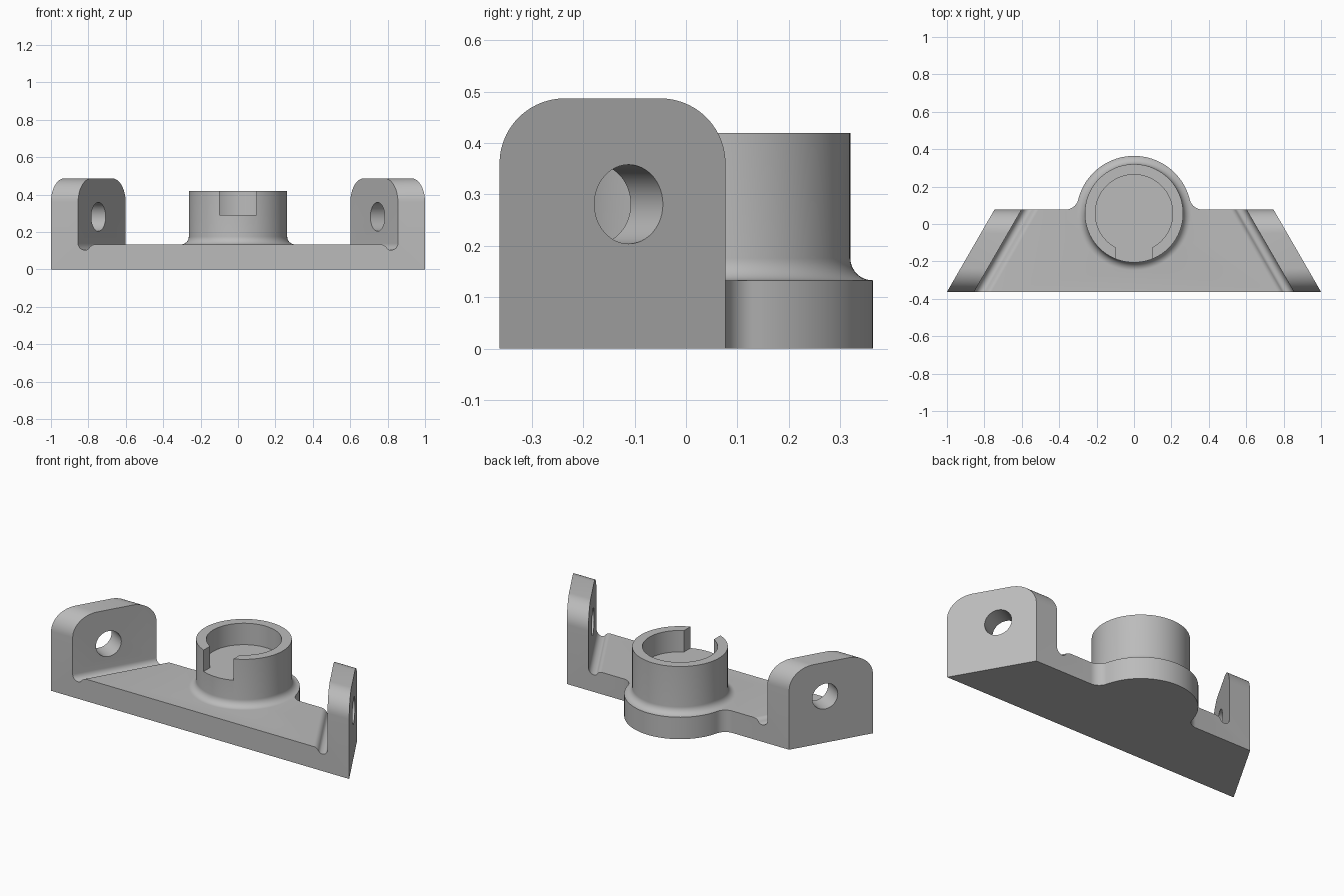
import bpy, bmesh, math
from mathutils import Matrix, Vector

if "Cube" in bpy.data.objects:
    bpy.data.objects.remove(bpy.data.objects["Cube"], do_unlink=True)

FRONT, BACK = -0.363, 0.077          # depth of the straight body
SLOPE = math.tan(math.radians(30))   # ears lean inward toward the back
SHIFT = (BACK - FRONT) * SLOPE
PLATE, EAR_TOP, EAR_T = 0.133, 0.487, 0.145
CY = 0.057                           # centre of the round socket

grey = bpy.data.materials.new("plain grey")
grey.use_nodes = True
colour = (0.5, 0.5, 0.5, 1)
grey.diffuse_color = colour
grey.node_tree.nodes["Principled BSDF"].inputs["Base Color"].default_value = colour


def make(name, bm):
    bmesh.ops.recalc_face_normals(bm, faces=bm.faces)
    mesh = bpy.data.meshes.new(name)
    bm.to_mesh(mesh)
    bm.free()
    mesh.materials.append(grey)
    ob = bpy.data.objects.new(name, mesh)
    bpy.context.collection.objects.link(ob)
    return ob


def arc(cx, cy, r, a0, a1, n):
    return [(cx + r * math.cos(math.radians(a0 + (a1 - a0) * i / n)),
             cy + r * math.sin(math.radians(a0 + (a1 - a0) * i / n)))
            for i in range(n + 1)]


def combine(target, tool, operation):
    mod = target.modifiers.new(operation.lower(), 'BOOLEAN')
    mod.operation, mod.solver, mod.object = operation, 'EXACT', tool
    bpy.context.view_layer.objects.active = target
    bpy.ops.object.modifier_apply(modifier=mod.name)
    bpy.data.objects.remove(tool, do_unlink=True)


# Body: one front profile with ears and relief grooves, swept inward to the back
inner = 1 - EAR_T
half = [(1, 0), (1, EAR_TOP), (inner, EAR_TOP)]
half += arc(inner - 0.036, 0.139, 0.036, 0, -120, 12)     # groove floor
half += arc(0.762, 0.093, 0.04, 35, 90, 7)                # rounded groove lip
profile = half + [(-x, z) for x, z in reversed(half)]
bm = bmesh.new()
front = [bm.verts.new((x, FRONT, z)) for x, z in profile]
back = [bm.verts.new((x - math.copysign(SHIFT, x), BACK, z)) for x, z in profile]
bm.faces.new(front)
bm.faces.new(back)
for i in range(len(front)):
    j = (i + 1) % len(front)
    bm.faces.new((front[i], front[j], back[j], back[i]))
bmesh.ops.recalc_face_normals(bm, faces=bm.faces)
# Round the upper corners of the ears
corners = [e for e in bm.edges
           if all(v.co.z > EAR_TOP - 0.001 for v in e.verts)
           and abs(e.verts[0].co.y - e.verts[1].co.y) < 0.001]
bmesh.ops.bevel(bm, geom=corners, offset=0.127, offset_type='OFFSET',
                segments=14, profile=0.5, affect='EDGES')
bracket = make("bracket", bm)

# Rounded lobe of the plate behind the body, blended into its back edge
R, F = 0.307, 0.07
fy = BACK + F
fx = math.sqrt((R + F) ** 2 - (fy - CY) ** 2)
tangent = math.degrees(math.atan2(fy - CY, fx))
side = [(fx, -0.1)] + arc(fx, fy, F, 270, 180 + tangent, 10)
top = arc(0, CY, R, tangent, 180 - tangent, 64)
outline = side + top[1:-1] + [(-x, y) for x, y in reversed(side)]
bm = bmesh.new()
face = bm.faces.new([bm.verts.new((x, y, 0)) for x, y in outline])
ext = bmesh.ops.extrude_face_region(bm, geom=[face])
for v in ext["geom"]:
    if isinstance(v, bmesh.types.BMVert):
        v.co.z = PLATE
combine(bracket, make("lobe", bm), 'UNION')

# Socket: turned cup with a fillet at its foot
FLOOR, RIM = 0.29, 0.42
turned = [(0, 0.06), (0.24, 0.06)]
turned += arc(0.306, PLATE + 0.043, 0.043, 270, 180, 10)
turned += [(0.263, RIM), (0.207, RIM), (0.207, FLOOR), (0, FLOOR)]
bm = bmesh.new()
pts = [bm.verts.new((x, CY, z)) for x, z in turned]
edges = [bm.edges.new(p) for p in zip(pts, pts[1:])]
bmesh.ops.spin(bm, geom=pts + edges, cent=(0, CY, 0), axis=(0, 0, 1),
               angle=math.tau, steps=96, use_merge=False)
bmesh.ops.remove_doubles(bm, verts=bm.verts, dist=0.0002)
socket = make("socket", bm)

# Key slot through the front wall of the socket
bm = bmesh.new()
bmesh.ops.create_cube(bm, size=1, matrix=Matrix.Translation((0, CY - 0.25, FLOOR + 0.15))
                      @ Matrix.Diagonal((0.2, 0.3, 0.3, 1)))
combine(socket, make("slot_cutter", bm), 'DIFFERENCE')
combine(bracket, socket, 'UNION')

# Pin holes square through each ear
hy = (FRONT + BACK) / 2
hx = 1 - SHIFT / 2 - EAR_T / 2
for s in (1, -1):
    axis = Vector((s * math.cos(math.radians(30)), 0.5, 0))
    turn = axis.to_track_quat('Z', 'Y').to_matrix().to_4x4()
    bm = bmesh.new()
    bmesh.ops.create_cone(bm, cap_ends=True, segments=48, radius1=0.077,
                          radius2=0.077, depth=0.4,
                          matrix=Matrix.Translation((s * hx, hy, 0.281)) @ turn)
    combine(bracket, make("hole_cutter", bm), 'DIFFERENCE')

# Smooth the curves, keep the edges crisp
bpy.ops.object.select_all(action='DESELECT')
bracket.select_set(True)
bpy.context.view_layer.objects.active = bracket
bpy.ops.object.shade_smooth_by_angle(angle=math.radians(30))
